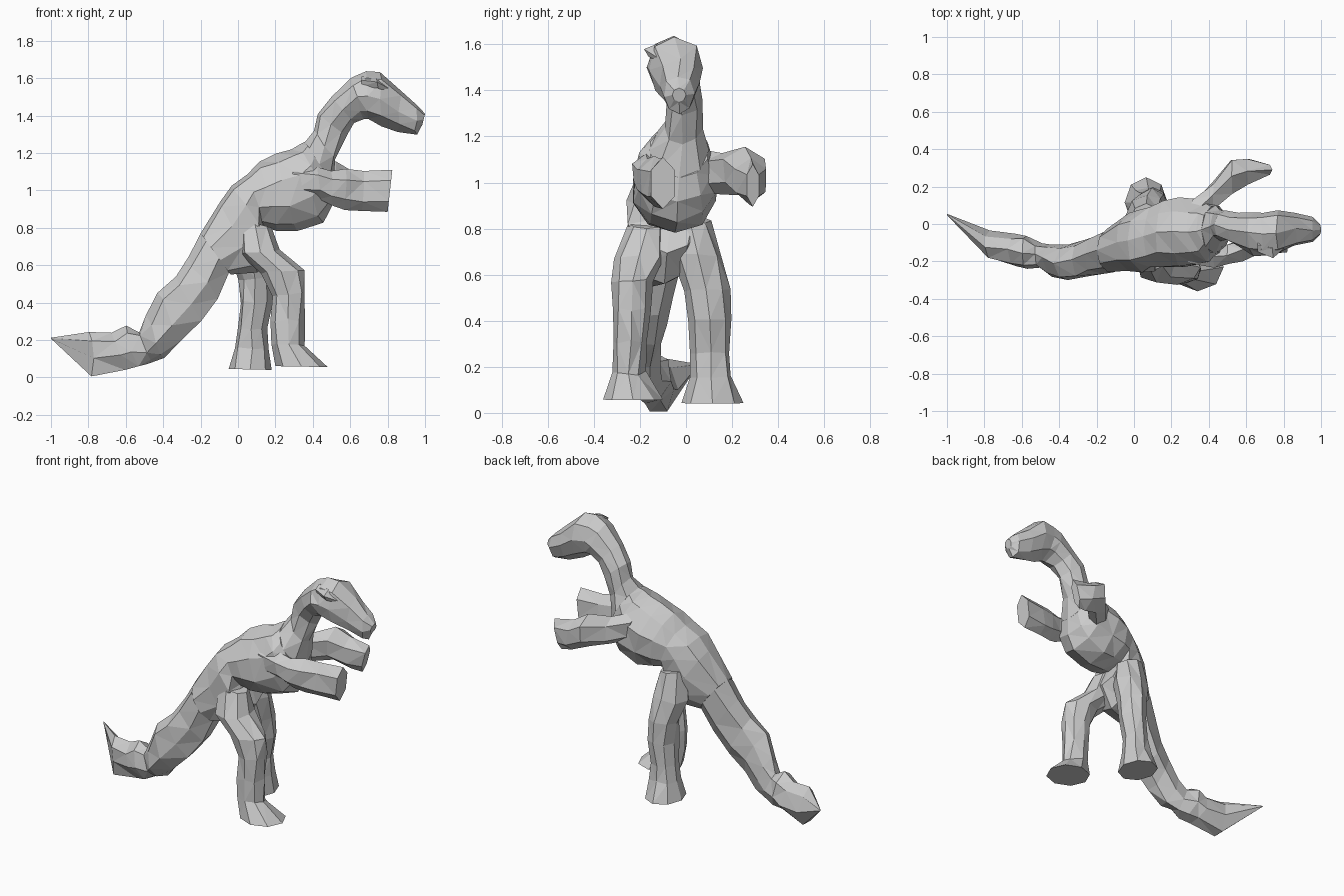
import bpy, bmesh, math, random

random.seed(4)


def loft(name, sections, sides=8, jitter=0.008):
    """Faceted tube. Each section: (x, z) of one edge, (x, z) of the opposite edge, y centre, y half-width."""
    bm = bmesh.new()
    rings = []
    for i, (ax, az, bx, bz, yc, hw) in enumerate(sections):
        end = i in (0, len(sections) - 1)
        ring = []
        for k in range(sides):
            t = 2 * math.pi * k / sides
            c, s = math.cos(t), math.sin(t)
            j = [0 if end else random.uniform(-jitter, jitter) for _ in range(3)]
            ring.append(bm.verts.new((
                (ax + bx) / 2 + (ax - bx) / 2 * c + j[0],
                yc + hw * s + j[1],
                max(0, (az + bz) / 2 + (az - bz) / 2 * c + j[2]))))
        rings.append(ring)
    for a, b in zip(rings, rings[1:]):
        for k in range(sides):
            n = (k + 1) % sides
            bm.faces.new((a[k], a[n], b[n], b[k]))
    bm.faces.new(rings[0])
    bm.faces.new(rings[-1])
    bmesh.ops.recalc_face_normals(bm, faces=bm.faces)
    bmesh.ops.triangulate(bm, faces=bm.faces)
    mesh = bpy.data.meshes.new(name)
    bm.to_mesh(mesh)
    bm.free()
    obj = bpy.data.objects.new(name, mesh)
    bpy.context.collection.objects.link(obj)
    return obj


# Joints shared by neighbouring parts
tail_root = (-.20, .77, -.04, .55, -.14, .12)
neck_root = (.36, 1.26, .51, 1.02, -.03, .13)
neck_top = (.50, 1.50, .62, 1.36, -.03, .09)

# Tail, tip to root
loft("tail", [
    (-1.0, .212, -.998, .205, .05, .004),
    (-.79, .245, -.775, .0, -.115, .075),
    (-.68, .23, -.61, .035, -.14, .09),
    (-.60, .285, -.54, .05, -.155, .09),
    (-.53, .25, -.47, .075, -.17, .075),
    (-.49, .33, -.40, .105, -.19, .09),
    (-.42, .46, -.30, .18, -.20, .10),
    (-.34, .55, -.20, .28, -.19, .10),
    (-.27, .64, -.11, .42, -.17, .11),
    tail_root], sides=7, jitter=.012)

# Hips and torso
loft("torso", [
    tail_root,
    (-.10, .95, .10, .56, -.10, .16),
    (-.04, 1.03, .19, .70, -.09, .17),
    (.05, 1.09, .14, .81, -.07, .17),
    (.12, 1.15, .21, .785, -.05, .185),
    (.20, 1.19, .31, .775, -.045, .19),
    (.28, 1.22, .45, .83, -.04, .18),
    (.33, 1.24, .50, .91, -.04, .165),
    neck_root], sides=10)

# Neck and head
loft("neck", [
    neck_root,
    (.40, 1.32, .525, 1.16, -.01, .085),
    (.42, 1.41, .58, 1.29, -.01, .08),
    neck_top])
loft("head", [
    neck_top,
    (.60, 1.60, .67, 1.385, -.05, .115),
    (.68, 1.635, .70, 1.38, -.055, .12),
    (.76, 1.64, .77, 1.35, -.045, .12),
    (.87, 1.535, .86, 1.315, -.03, .09),
    (.96, 1.465, .95, 1.29, -.03, .07),
    (1.0, 1.41, .985, 1.35, -.03, .03)])
loft("brow", [
    (.66, 1.61, .66, 1.55, -.11, .04),
    (.74, 1.60, .75, 1.54, -.13, .055),
    (.83, 1.545, .82, 1.51, -.08, .03)], sides=5, jitter=0)

# Legs, hip to foot
loft("right_leg", [
    (.0, .85, .18, .80, -.17, .08),
    (.01, .66, .23, .68, -.20, .11),
    (.12, .56, .355, .58, -.235, .085),
    (.19, .43, .36, .45, -.235, .085),
    (.18, .30, .355, .31, -.245, .075),
    (.18, .18, .36, .17, -.25, .07),
    (.20, .06, .48, .055, -.23, .13)])
loft("left_leg", [
    (-.02, .85, .15, .82, .02, .09),
    (-.04, .66, .18, .69, .05, .11),
    (.0, .52, .185, .54, .09, .10),
    (.01, .40, .18, .41, .105, .10),
    (.0, .26, .15, .26, .11, .085),
    (-.02, .16, .16, .15, .11, .09),
    (-.05, .045, .18, .04, .115, .135)])

# Arms, shoulder to hand
loft("right_arm", [
    (.28, 1.14, .32, .96, -.13, .09),
    (.42, 1.13, .44, .96, -.17, .07),
    (.50, 1.10, .50, .92, -.165, .06),
    (.58, 1.12, .58, .89, -.14, .065),
    (.68, 1.10, .67, .885, -.11, .055),
    (.825, 1.11, .80, .885, -.10, .06)], sides=6)
loft("left_arm", [
    (.30, 1.15, .34, .96, .04, .10),
    (.42, 1.13, .43, .95, .15, .08),
    (.52, 1.15, .52, .95, .25, .10),
    (.61, 1.11, .62, .90, .28, .08),
    (.74, 1.08, .69, .895, .29, .03)], sides=6)
